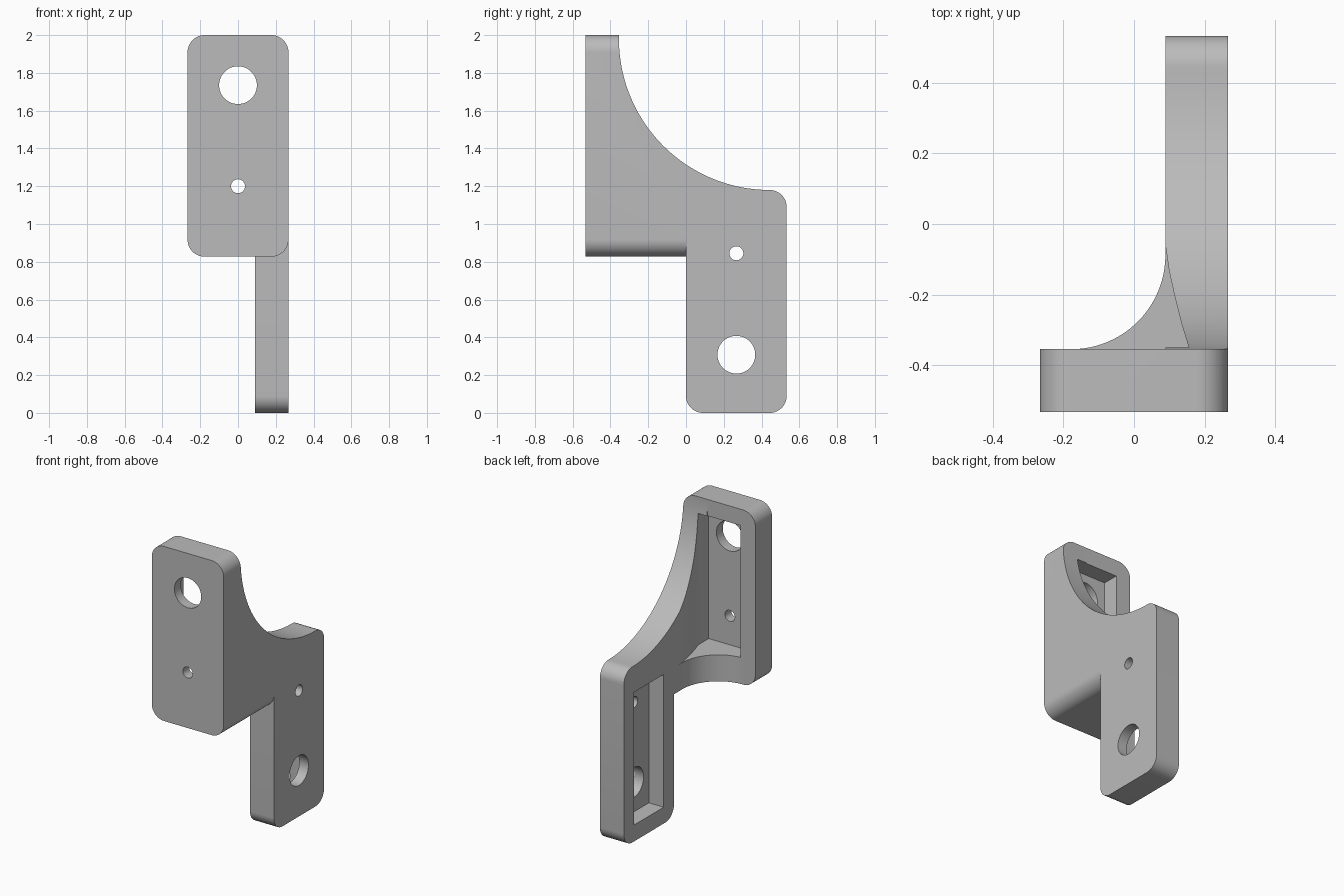
import bpy, bmesh
from math import sin, cos, pi, acos, radians

cube = bpy.data.objects.get("Cube")
if cube:
    bpy.data.objects.remove(cube, do_unlink=True)

gray = bpy.data.materials.new("plain gray")
gray.use_nodes = True
color = (0.5, 0.5, 0.5, 1)
gray.diffuse_color = color
gray.node_tree.nodes["Principled BSDF"].inputs["Base Color"].default_value = color

HALF, DEPTH, THICK = 0.267, 0.533, 0.178   # half width, reach, plate thickness
INNER = HALF - THICK                       # inner face of the side plate
BACK = THICK - DEPTH                       # back face of the front plate
BASE, TOP, SIDE_TOP = 0.827, 2.0, 1.18
RIM, POCKET, CORNER = 0.11, 0.11, 0.09
SHELF = BASE + THICK


def arc(cx, cy, r, start, end, steps=12):
    """Points on an arc, angles in radians."""
    angles = [start + (end - start) * i / steps for i in range(steps + 1)]
    return [(cx + r * cos(a), cy + r * sin(a)) for a in angles]


def prism(name, points, axis, low, high):
    """Extrude a flat outline along one axis."""
    place = {"x": lambda a, b, t: (t, a, b),
             "y": lambda a, b, t: (a, t, b),
             "z": lambda a, b, t: (a, b, t)}[axis]
    bm = bmesh.new()
    rings = [[bm.verts.new(place(a, b, t)) for a, b in points] for t in (low, high)]
    for ring in rings:
        bm.faces.new(ring)
    n = len(points)
    for i in range(n):
        j = (i + 1) % n
        bm.faces.new((rings[0][i], rings[0][j], rings[1][j], rings[1][i]))
    bmesh.ops.recalc_face_normals(bm, faces=bm.faces)
    mesh = bpy.data.meshes.new(name)
    bm.to_mesh(mesh)
    bm.free()
    mesh.materials.append(gray)
    obj = bpy.data.objects.new(name, mesh)
    bpy.context.collection.objects.link(obj)
    return obj


def box(name, x, y, z):
    return prism(name, [(x[0], y[0]), (x[1], y[0]), (x[1], y[1]), (x[0], y[1])], "z", *z)


def combine(target, tool, operation="DIFFERENCE"):
    """Apply a boolean, then drop the tool."""
    mod = target.modifiers.new("boolean", "BOOLEAN")
    mod.operation, mod.solver, mod.object = operation, "EXACT", tool
    bpy.context.view_layer.objects.active = target
    bpy.ops.object.modifier_apply(modifier=mod.name)
    bpy.data.objects.remove(tool, do_unlink=True)


def circle(cx, cy, r):
    return arc(cx, cy, r, 0, 2 * pi, 48)[:-1]


# Front plate and web: rounded block reaching back to the side plate
r = CORNER
outline = (arc(HALF - r, TOP - r, r, 0, pi / 2) + arc(r - HALF, TOP - r, r, pi / 2, pi)
           + arc(r - HALF, BASE + r, r, pi, 1.5 * pi) + arc(HALF - r, BASE + r, r, 1.5 * pi, 2 * pi))
bracket = prism("bracket", outline, "y", -DEPTH, 0)

# Clear the inside corner, leaving a curved gusset at the bottom
fillet = 0.267
gusset = [(-0.5, BACK)] + arc(INNER - fillet, BACK + fillet, fillet, -pi / 2, 0, 24) + [(INNER, 0.2), (-0.5, 0.2)]
combine(bracket, prism("gusset_cutter", gusset, "z", 0.5, SHELF))
combine(bracket, box("upper_cutter", (-0.5, INNER), (BACK, 0.2), (SHELF, 2.3)))

# Pocket in the front plate, tapering out along the web
wall = HALF - RIM
floor = POCKET
pocket = [(-wall, BACK - floor), (wall, BACK - floor), (wall, BACK), (0.134, -0.28),
          (0.114, -0.2), (0.099, -0.13), (INNER, -0.06), (-wall, -0.06)]
combine(bracket, prism("front_pocket_cutter", pocket, "z", SHELF, TOP - RIM))

# Big sweeping curve along the top of the web
sweep = 0.8
cy, cz = BACK + sweep, SIDE_TOP + sweep
split = 2 * pi - acos(-cy / sweep)
web_curve = arc(cy, cz, sweep, pi, split, 32)
combine(bracket, prism("sweep_cutter", web_curve + [(0.1, web_curve[-1][1]), (0.1, 2.3), (BACK, 2.3)],
                       "x", -0.5, 0.5))

# Side plate
side = (arc(r, r, r, pi, 1.5 * pi) + arc(DEPTH - r, r, r, 1.5 * pi, 2 * pi)
        + arc(DEPTH - r, SIDE_TOP - r, r, 0, pi / 2)
        + arc(cy, cz, sweep, 1.5 * pi, split, 20)[1:])
plate = prism("side_plate", side, "x", INNER, HALF)
combine(plate, box("side_pocket_cutter", (0, INNER + POCKET), (RIM, DEPTH - RIM), (RIM, SIDE_TOP - THICK)))
combine(bracket, plate, "UNION")

# Bolt and pin holes
for z, radius in ((1.735, 0.1), (1.2, 0.037)):
    combine(bracket, prism("front_hole_cutter", circle(0, z, radius), "y", -0.7, BACK + 0.01))
for z, radius in ((0.308, 0.1), (0.845, 0.037)):
    combine(bracket, prism("side_hole_cutter", circle(DEPTH / 2, z, radius), "x", 0, 0.5))

bpy.ops.object.select_all(action="DESELECT")
bracket.select_set(True)
bpy.context.view_layer.objects.active = bracket
bpy.ops.object.shade_smooth_by_angle(angle=radians(25))
